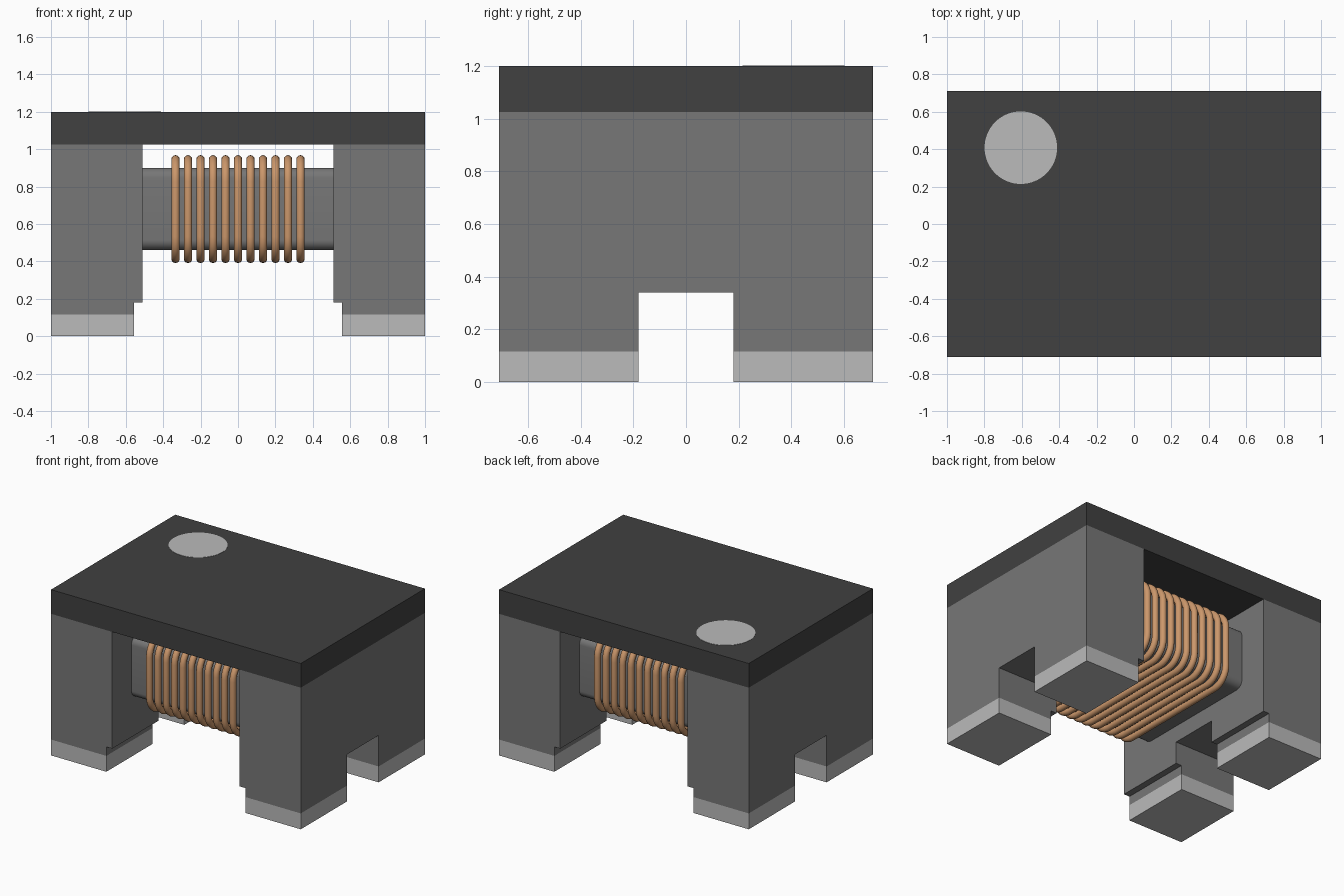
import bpy, bmesh, math
from mathutils import Vector

cube = bpy.data.objects.get("Cube")
if cube:
    bpy.data.objects.remove(cube, do_unlink=True)


def material(name, rgb):
    m = bpy.data.materials.new(name)
    m.use_nodes = True
    m.diffuse_color = (*rgb, 1)
    bsdf = m.node_tree.nodes["Principled BSDF"]
    bsdf.inputs["Base Color"].default_value = (*rgb, 1)
    bsdf.inputs["Roughness"].default_value = 0.6
    return m


DARK = material("dark lid grey", (0.052, 0.052, 0.052))
FERRITE = material("ferrite grey", (0.184, 0.184, 0.184))
SILVER = material("light silver grey", (0.493, 0.493, 0.493))
COPPER = material("copper", (0.60, 0.31, 0.147))


def prism(name, points, direction, mat):
    """Closed solid made by sweeping a flat outline along a direction."""
    bm = bmesh.new()
    face = bm.faces.new([bm.verts.new(p) for p in points])
    swept = bmesh.ops.extrude_face_region(bm, geom=[face])["geom"]
    bmesh.ops.translate(bm, vec=Vector(direction),
                        verts=[v for v in swept if isinstance(v, bmesh.types.BMVert)])
    bmesh.ops.recalc_face_normals(bm, faces=bm.faces)
    mesh = bpy.data.meshes.new(name)
    bm.to_mesh(mesh)
    bm.free()
    obj = bpy.data.objects.new(name, mesh)
    bpy.context.collection.objects.link(obj)
    if mat:
        mesh.materials.append(mat)
    return obj


def box(name, x, y, z, mat):
    pts = [(x[0], y[0], z[0]), (x[1], y[0], z[0]), (x[1], y[1], z[0]), (x[0], y[1], z[0])]
    return prism(name, pts, (0, 0, z[1] - z[0]), mat)


def rounded_loop(x, half_y, half_z, mid_z, r, steps=8):
    """Rounded rectangle in the YZ plane at a given x."""
    pts = []
    for k, (sy, sz) in enumerate([(1, 1), (-1, 1), (-1, -1), (1, -1)]):
        for i in range(steps + 1):
            a = math.pi / 2 * (k + i / steps)
            pts.append((x, sy * (half_y - r) + r * math.cos(a),
                        mid_z + sz * (half_z - r) + r * math.sin(a)))
    return pts


def activate(obj):
    bpy.ops.object.select_all(action="DESELECT")
    obj.select_set(True)
    bpy.context.view_layer.objects.active = obj


DEPTH = 0.71      # half depth of the body
NOTCH = 0.18      # half width of the gap between the feet
PLATE_Z = 0.115   # top of the metal terminals

# Lid and its orientation dot
box("lid", (-1, 1), (-DEPTH, DEPTH), (1.025, 1.2), DARK)
dot = [(-0.605 + 0.194 * math.cos(a), 0.408 + 0.194 * math.sin(a), 1.199)
       for a in (2 * math.pi * i / 64 for i in range(64))]
prism("orientation_dot", dot, (0, 0, 0.003), SILVER)

# End posts: stepped profile with a notch cut between the feet
cutter = box("notch_cutter", (-1.2, 1.2), (-NOTCH, NOTCH), (-0.2, 0.34), None)
cutter.hide_render = True
for side, s in (("left", 1), ("right", -1)):
    outline = [(1, PLATE_Z), (1, 1.025), (0.51, 1.025), (0.51, 0.18),
               (0.557, 0.18), (0.557, PLATE_Z)]
    post = prism(side + "_post", [(s * x, -DEPTH, z) for x, z in outline],
                 (0, 2 * DEPTH, 0), FERRITE)
    cut = post.modifiers.new("notch", "BOOLEAN")
    cut.operation = "DIFFERENCE"
    cut.solver = "EXACT"
    cut.object = cutter
    activate(post)
    bpy.ops.object.modifier_apply(modifier=cut.name)
    # Metal terminals under the feet
    xs = sorted((s * 0.557, s * 1.0))
    box(side + "_front_terminal", xs, (-DEPTH, -NOTCH), (0, PLATE_Z), SILVER)
    box(side + "_back_terminal", xs, (NOTCH, DEPTH), (0, PLATE_Z), SILVER)
bpy.data.objects.remove(cutter, do_unlink=True)

# Core bar between the posts
core = prism("core_bar", rounded_loop(-0.512, 0.49, 0.22, 0.68, 0.055),
             (1.024, 0, 0), FERRITE)
activate(core)
bpy.ops.object.shade_smooth_by_angle(angle=math.radians(30))

# Copper winding: eleven round-wire turns
curve = bpy.data.curves.new("winding", "CURVE")
curve.dimensions = "3D"
curve.bevel_depth = 0.0225
curve.bevel_resolution = 4
for i in range(11):
    loop = rounded_loop((i - 5) * 0.0668, 0.535, 0.266, 0.68, 0.12)
    spline = curve.splines.new("POLY")
    spline.points.add(len(loop) - 1)
    for point, co in zip(spline.points, loop):
        point.co = (*co, 1)
    spline.use_cyclic_u = True
curve.materials.append(COPPER)
winding = bpy.data.objects.new("winding", curve)
bpy.context.collection.objects.link(winding)
activate(winding)
bpy.ops.object.convert(target="MESH")
bpy.ops.object.shade_smooth_by_angle(angle=math.radians(40))
